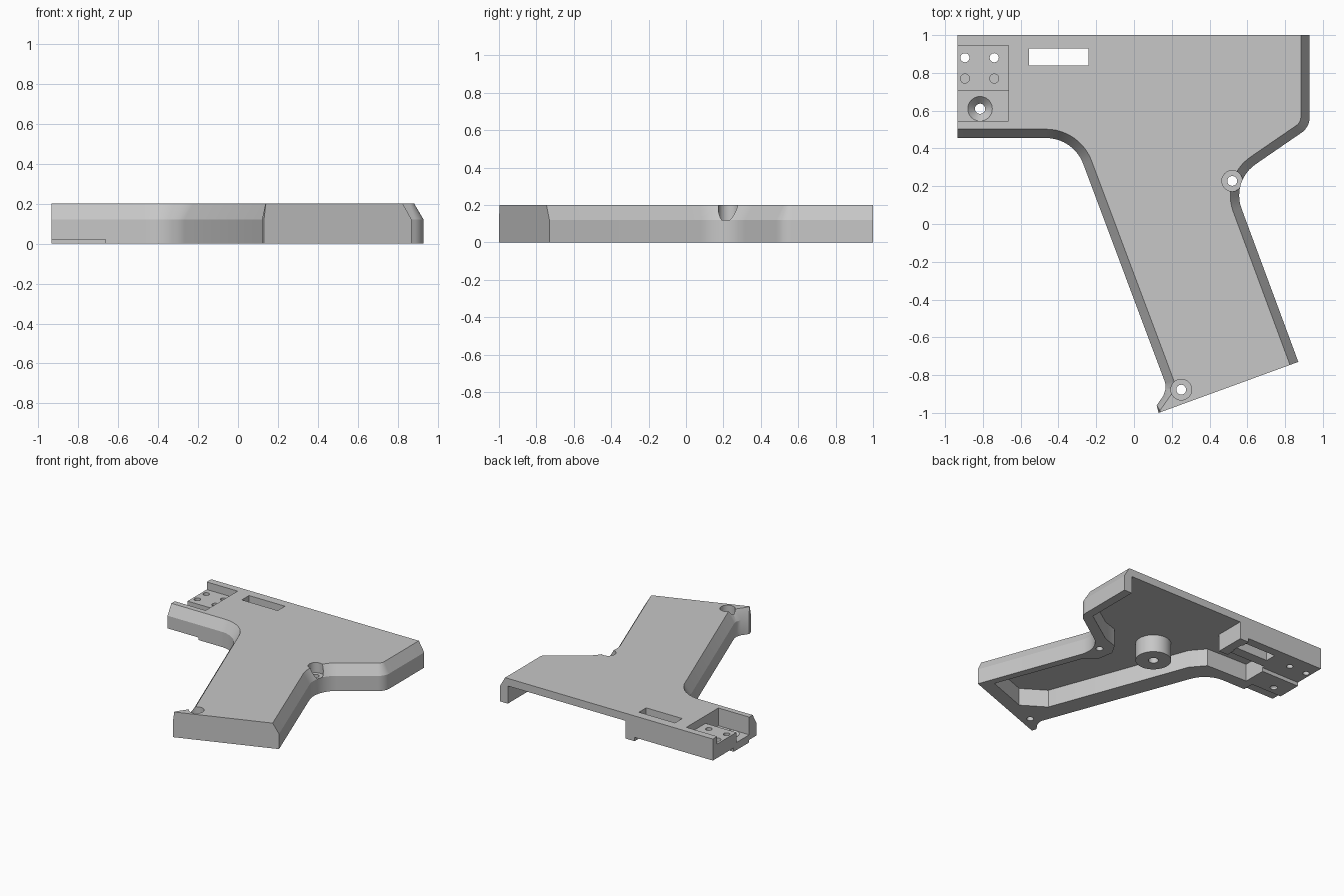
import bpy, bmesh, math
from mathutils import Vector

cube = bpy.data.objects.get("Cube")
if cube:
    bpy.data.objects.remove(cube, do_unlink=True)

grey = bpy.data.materials.new("plain grey")
grey.use_nodes = True
colour = (0.57, 0.57, 0.57, 1)
grey.diffuse_color = colour
grey.node_tree.nodes["Principled BSDF"].inputs["Base Color"].default_value = colour

THICK, SHOULDER, BEVEL = 0.2, 0.12, 0.047


def fillet(corners, steps=10):
    """Round each (x, y, radius, bevel of next edge) corner."""
    pts = []
    for i, (x, y, r, d) in enumerate(corners):
        p = Vector((x, y))
        if r == 0:
            pts.append((p, d))
            continue
        a = (Vector(corners[i - 1][:2]) - p).normalized()
        b = (Vector(corners[(i + 1) % len(corners)][:2]) - p).normalized()
        half = a.angle(b) / 2
        centre = p + (a + b).normalized() * (r / math.sin(half))
        start = p + a * (r / math.tan(half)) - centre
        end = p + b * (r / math.tan(half)) - centre
        for k in range(steps + 1):
            pts.append((centre + start.lerp(end, k / steps).normalized() * r, d))
    return pts


def inset(pts):
    """Move every edge inward by its own bevel width."""
    out = []
    for i, (p, d2) in enumerate(pts):
        q, d1 = pts[i - 1]
        e1 = (p - q).normalized()
        e2 = (pts[(i + 1) % len(pts)][0] - p).normalized()
        n1, n2 = Vector((-e1.y, e1.x)), Vector((-e2.y, e2.x))
        det = n1.x * n2.y - n1.y * n2.x
        if abs(det) < 0.02:
            out.append(p + n1 * (d1 + d2) / 2)
        else:
            out.append(p + Vector((d1 * n2.y - d2 * n1.y, d2 * n1.x - d1 * n2.x)) / det)
    return out


def loft(name, rings):
    """Solid through stacked rings given as (points, height)."""
    bm = bmesh.new()
    loops = [[bm.verts.new((p[0], p[1], z)) for p in pts] for pts, z in rings]
    bm.faces.new(loops[0][::-1])
    bm.faces.new(loops[-1])
    n = len(loops[0])
    for lo, hi in zip(loops, loops[1:]):
        for i in range(n):
            j = (i + 1) % n
            bm.faces.new((lo[i], lo[j], hi[j], hi[i]))
    bmesh.ops.recalc_face_normals(bm, faces=bm.faces)
    me = bpy.data.meshes.new(name)
    bm.to_mesh(me)
    bm.free()
    me.materials.append(grey)
    ob = bpy.data.objects.new(name, me)
    bpy.context.collection.objects.link(ob)
    return ob


def circle(x, y, r, n=32):
    return [(x + r * math.cos(math.tau * k / n), y + r * math.sin(math.tau * k / n)) for k in range(n)]


def cut(body, rings):
    """Subtract a lofted cutter from the body."""
    tool = loft("cutter", rings)
    tool.hide_render = True
    mod = body.modifiers.new("cut", "BOOLEAN")
    mod.operation, mod.solver, mod.object = "DIFFERENCE", "EXACT", tool
    bpy.context.view_layer.objects.active = body
    bpy.ops.object.modifier_apply(modifier=mod.name)
    bpy.data.objects.remove(tool, do_unlink=True)


def cut_box(body, x0, x1, y0, y1, z0, z1):
    pts = [(x0, y0), (x1, y0), (x1, y1), (x0, y1)]
    cut(body, [(pts, z0), (pts, z1)])


def cut_hole(body, x, y, r, z0, z1, r_top=None):
    cut(body, [(circle(x, y, r), z0), (circle(x, y, r_top or r), z1)])


# Outer housing with bevelled long edges
outline = fillet([
    (-0.935, 0.455, 0, BEVEL), (-0.32, 0.455, 0.21, BEVEL),
    (0.165, -0.84, 0, BEVEL), (0.168, -0.87, 0, BEVEL), (0.155, -0.91, 0, 0.03),
    (0.12, -0.96, 0, 0.01), (0.13, -1.0, 0, 0),
    (0.87, -0.73, 0, BEVEL), (0.515, 0.228, 0.2, BEVEL),
    (0.93, 0.513, 0.1, BEVEL), (0.93, 1.0, 0, 0), (-0.935, 1.0, 0, 0)])
base = [p for p, d in outline]
housing = loft("pistol_grip_housing", [(base, 0), (base, SHOULDER), (inset(outline), THICK)])

# Hollow underside, open at the back edge
cavity = [(-0.17, 1.1), (-0.17, 0.76), (-0.6, 0.76), (-0.6, 0.555), (-0.24, 0.545),
          (-0.15, 0.44), (0.26, -0.66), (0.44, -0.775), (0.78, -0.65), (0.52, 0.04),
          (0.43, 0.12), (0.41, 0.24), (0.46, 0.33), (0.58, 0.37), (0.86, 0.56), (0.86, 1.1)]
cut(housing, [(cavity, -0.1), (cavity, 0.14)])

# Stepped pocket at the front end
cut_box(housing, -1.1, -0.665, 0.545, 0.945, 0.14, 0.3)
cut_box(housing, -1.1, -0.665, 0.545, 0.705, 0.06, 0.3)

# Shallow reliefs under the front end
cut_box(housing, -1.1, -0.665, 0.3, 0.545, -0.1, 0.02)
cut_box(housing, -1.1, -0.25, 0.74, 1.1, -0.1, 0.03)

# Rectangular slot
cut_box(housing, -0.555, -0.24, 0.84, 0.93, -0.1, 0.3)

# Pin holes and countersunk hole in the pocket
for x in (-0.895, -0.74):
    for y in (0.77, 0.88):
        cut_hole(housing, x, y, 0.024, -0.1 if y > 0.8 else 0.08, 0.3)
cut_hole(housing, -0.815, 0.61, 0.027, -0.1, 0.3)
cut_hole(housing, -0.815, 0.61, 0.027, 0.02, 0.061, 0.066)

# Counterbored screw holes
for x, y in ((0.52, 0.228), (0.25, -0.877)):
    cut_hole(housing, x, y, 0.055, 0.12, 0.3)
    cut_hole(housing, x, y, 0.026, -0.1, 0.3)

# Round screw boss inside the hollow
boss = loft("screw_boss", [(circle(0.11, 0.35, 0.13), 0), (circle(0.11, 0.35, 0.13), 0.145)])
cut_hole(boss, 0.11, 0.35, 0.037, -0.1, 0.12)

# Smooth curved walls, keep crisp edges
for ob in (housing, boss):
    bpy.ops.object.select_all(action="DESELECT")
    ob.select_set(True)
    bpy.context.view_layer.objects.active = ob
    bpy.ops.object.shade_smooth_by_angle(angle=math.radians(25))
